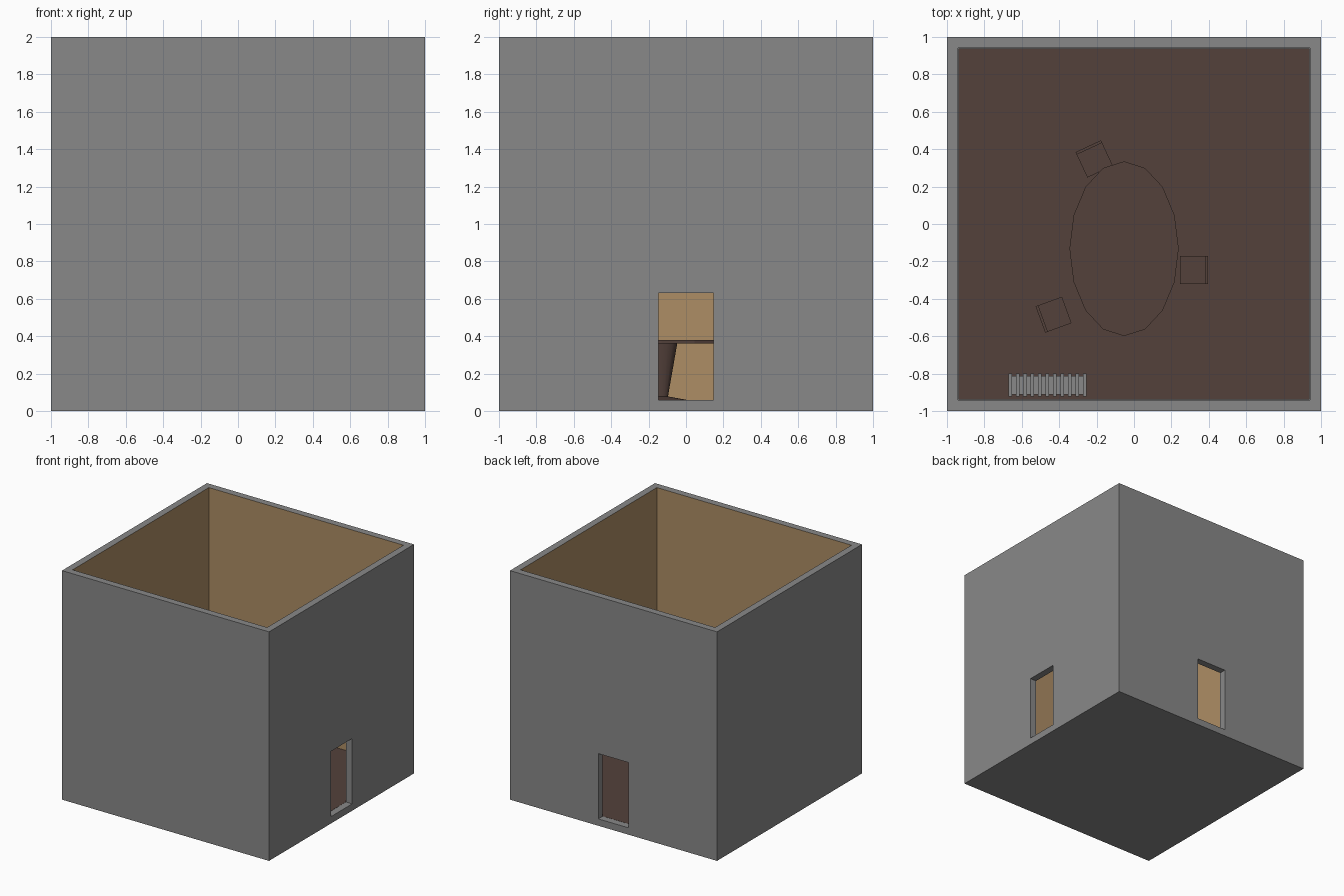
import bpy, bmesh, math
from mathutils import Matrix, Vector

if "Cube" in bpy.data.objects:
    bpy.data.objects.remove(bpy.data.objects["Cube"])


def material(name, rgb):
    m = bpy.data.materials.new(name)
    m.diffuse_color = (*rgb, 1)
    m.use_nodes = True
    m.node_tree.nodes["Principled BSDF"].inputs["Base Color"].default_value = m.diffuse_color
    return m


GREY = material("grey plaster", (0.25, 0.25, 0.25))
TAN = material("tan wall paint", (0.42, 0.27, 0.13))
BROWN = material("dark brown wood", (0.088, 0.053, 0.044))
FLOOR = 0.06
INNER = 0.94


def add_box(bm, lo, hi, mat=Matrix()):
    lo, hi = Vector(lo), Vector(hi)
    m = mat @ Matrix.Translation((lo + hi) / 2) @ Matrix.Diagonal((*(hi - lo), 1))
    bmesh.ops.create_cube(bm, size=1, matrix=m)


def finish(bm, name, mat):
    mesh = bpy.data.meshes.new(name)
    bm.to_mesh(mesh)
    bm.free()
    ob = bpy.data.objects.new(name, mesh)
    bpy.context.collection.objects.link(ob)
    mesh.materials.append(mat)
    return ob


def boxes(name, mat, items, matrix=Matrix()):
    bm = bmesh.new()
    for lo, hi in items:
        add_box(bm, lo, hi, matrix)
    return finish(bm, name, mat)


# Room shell: open box with a doorway in the right and back walls
shell = boxes("room_walls", GREY, [((-1, -1, 0), (1, 1, 2))])
cutters = [
    boxes("cavity_cutter", GREY, [((-INNER, -INNER, 0.05), (INNER, INNER, 2.2))]),
    boxes("right_door_cutter", GREY, [((0.8, -0.147, FLOOR), (1.2, 0.147, 0.63))]),
    boxes("back_door_cutter", GREY, [((-0.147, 0.8, FLOOR), (0.147, 1.2, 0.63))]),
]
bpy.context.view_layer.objects.active = shell
for c in cutters:
    mod = shell.modifiers.new("cut", 'BOOLEAN')
    mod.operation = 'DIFFERENCE'
    mod.solver = 'EXACT'
    mod.object = c
    bpy.ops.object.modifier_apply(modifier=mod.name)
    bpy.data.objects.remove(c)

# Inner wall faces are tan, everything else grey
shell.data.materials.clear()
shell.data.materials.append(GREY)
shell.data.materials.append(TAN)
for p in shell.data.polygons:
    n = p.normal
    axis = 0 if abs(n.x) > 0.9 else 1
    on_inner = all(abs(abs(shell.data.vertices[v].co[axis]) - INNER) < 0.001 for v in p.vertices)
    p.material_index = 1 if abs(n.z) < 0.1 and on_inner else 0

# Wooden floor
boxes("floor", BROWN, [((-0.938, -0.938, 0.05), (0.938, 0.938, FLOOR))])


# Oval table: every part is a 16-sided cone squeezed along x
def oval(name, r1, r2, z1, z2, smooth=False):
    bm = bmesh.new()
    m = Matrix.Translation((-0.053, -0.132, (z1 + z2) / 2)) @ Matrix.Diagonal((0.625, 1, 1, 1))
    bmesh.ops.create_cone(bm, cap_ends=True, segments=16, radius1=r1, radius2=r2,
                          depth=z2 - z1, matrix=m)
    for f in bm.faces:
        f.smooth = smooth and len(f.verts) == 4
    if smooth:
        for e in bm.edges:
            e.smooth = all(len(f.verts) == 4 for f in e.link_faces)
    return finish(bm, name, BROWN)


oval("table_top", 0.467, 0.467, 0.36, 0.38)
oval("table_pedestal", 0.035, 0.085, 0.075, 0.36, True)
oval("table_foot", 0.135, 0.035, FLOOR, 0.078, True)


# Chairs: local +x is the backrest side
def chair(name, x, y, angle):
    h, leg = 0.075, 0.016
    items = [((-h, -h, 0.225), (h, h, 0.243)), ((h - 0.015, -h, 0.243), (h, h, 0.43))]
    for lx in (-h, h - leg):
        for ly in (-h, h - leg):
            items.append(((lx, ly, FLOOR), (lx + leg, ly + leg, 0.225)))
    m = Matrix.Translation((x, y, 0)) @ Matrix.Rotation(math.radians(angle), 4, 'Z')
    boxes(name, BROWN, items, m)


chair("right_chair", 0.32, -0.245, 0)
chair("back_chair", -0.213, 0.348, 115)
chair("front_chair", -0.43, -0.485, 200)

# Radiator: row of fins joined by a slimmer core
x0, x1, count, fin = -0.672, -0.255, 11, 0.019
pitch = (x1 - x0 - fin) / (count - 1)
items = [((x0 + 0.003, -0.912, 0.11), (x1 - 0.003, -0.812, 0.34))]
for i in range(count):
    x = x0 + i * pitch
    items.append(((x, -0.922, 0.10), (x + fin, -0.8, 0.35)))
for x in (x0 + pitch, x1 - pitch - fin):
    items.append(((x, -0.88, FLOOR), (x + fin, -0.84, 0.11)))
boxes("radiator", GREY, items)
